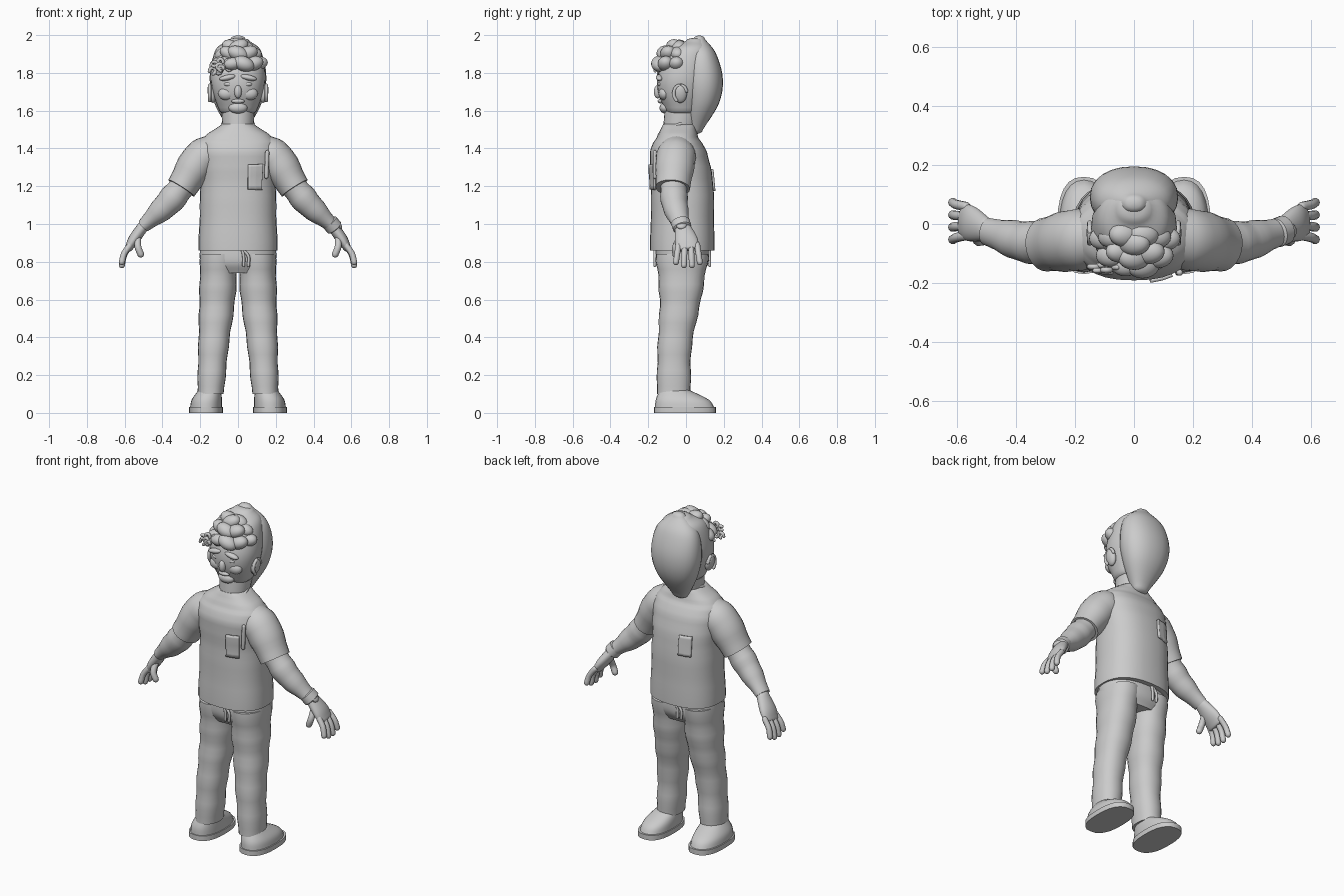
import bpy, bmesh, math, random
from mathutils import Vector, Matrix

cube = bpy.data.objects.get("Cube")
if cube:
    bpy.data.objects.remove(cube)
random.seed(4)

grey = (0.6, 0.6, 0.6, 1)
clay = bpy.data.materials.new("clay grey")
clay.use_nodes = True
clay.diffuse_color = grey
clay.node_tree.nodes["Principled BSDF"].inputs["Base Color"].default_value = grey


def finish(name, bm):
    bmesh.ops.recalc_face_normals(bm, faces=bm.faces)
    mesh = bpy.data.meshes.new(name)
    bm.to_mesh(mesh)
    bm.free()
    mesh.materials.append(clay)
    ob = bpy.data.objects.new(name, mesh)
    bpy.context.collection.objects.link(ob)
    bpy.context.view_layer.objects.active = ob
    ob.select_set(True)
    bpy.ops.object.shade_smooth_by_angle(angle=math.radians(50))
    ob.select_set(False)
    return ob


def spline(keys, steps):
    """Smooth curve through the key rings."""
    keys = [Vector(k) for k in keys]
    padded = [keys[0] * 2 - keys[1], *keys, keys[-1] * 2 - keys[-2]]
    rings = []
    for a, b, c, d in zip(padded, padded[1:], padded[2:], padded[3:]):
        for i in range(steps):
            t = i / steps
            rings.append(b + ((c - a) * t + (a * 2 - b * 5 + c * 4 - d) * t ** 2
                              + (b * 3 - a - c * 3 + d) * t ** 3) / 2)
    return rings + [keys[-1]]


def loft(name, keys, side=1, level=False, power=2.0, dome=0.0, folds=0.0, sides=24, steps=6):
    """Skin through rings (x, y, z, radius across, radius in y).
    level keeps rings horizontal, dome rounds the ends, side mirrors in x."""
    rings = spline(keys, steps)
    centres = [Vector(r[:3]) for r in rings]
    last = len(rings) - 1
    sections = []
    for i, (p, r) in enumerate(zip(centres, rings)):
        t = (centres[min(i + 1, last)] - centres[max(i - 1, 0)]).normalized()
        if level:
            t = Vector((0, 0, math.copysign(1, t.z)))
        wave = 1 + folds * math.sin(i * 1.7)
        sections.append((p, t, r[3] * wave, r[4] * wave))
    if dome:
        for index, way in ((0, -1), (-1, 1)):
            p, t, rx, ry = sections[index]
            for angle in (0.5, 1, 1.4):
                shrink = math.cos(angle)
                cap = (p + t * way * dome * min(rx, ry) * math.sin(angle), t, rx * shrink, ry * shrink)
                sections.insert(0 if way < 0 else len(sections), cap)
    bm = bmesh.new()
    loops = []
    for p, t, rx, ry in sections:
        v = (Vector((0, 1, 0)) - t * t.y).normalized()
        u = v.cross(t)
        loop = []
        for k in range(sides):
            c, s = math.cos(math.tau * k / sides), math.sin(math.tau * k / sides)
            q = (p + u * rx * math.copysign(abs(c) ** (2 / power), c)
                 + v * ry * math.copysign(abs(s) ** (2 / power), s))
            loop.append(bm.verts.new((q.x * side, q.y, q.z)))
        loops.append(loop)
    for a, b in zip(loops, loops[1:]):
        for k in range(sides):
            n = (k + 1) % sides
            bm.faces.new((a[k], a[n], b[n], b[k]))
    bm.faces.new(loops[0])
    bm.faces.new(loops[-1])
    return finish(name, bm)


def cord(name, points, radius, side=1):
    keys = [(*p, radius, radius) for p in points]
    loft(name, keys, side, dome=1, sides=10, steps=4)


def blob(name, centre, size, tilt=0.0):
    bm = bmesh.new()
    bmesh.ops.create_uvsphere(bm, u_segments=20, v_segments=12, radius=1)
    place = Matrix.Translation(centre) @ Matrix.Rotation(tilt, 4, "Y") @ Matrix.Diagonal((*size, 1))
    bmesh.ops.transform(bm, matrix=place, verts=bm.verts)
    finish(name, bm)


def pocket(name, centre, width, height, target):
    """Cloth plate wrapped onto the shirt."""
    bm = bmesh.new()
    bmesh.ops.create_grid(bm, x_segments=8, y_segments=8, size=0.5)
    place = (Matrix.Translation(centre) @ Matrix.Rotation(math.pi / 2, 4, "X")
             @ Matrix.Diagonal((width, height, 1, 1)))
    bmesh.ops.transform(bm, matrix=place, verts=bm.verts)
    plate = finish(name, bm)
    wrap = plate.modifiers.new("wrap", "SHRINKWRAP")
    wrap.target = target
    wrap.offset = 0.005
    cloth = plate.modifiers.new("cloth", "SOLIDIFY")
    cloth.thickness = 0.015
    cloth.offset = 0


# Shirt and trouser hips
shirt = loft("shirt", [(0, -.02, .86, .21, .17), (0, -.02, 1.2, .2, .165), (0, -.04, 1.38, .21, .15),
                       (0, -.045, 1.46, .18, .11), (0, -.035, 1.53, .08, .085)],
             level=True, power=2.4, folds=.008, sides=32)
loft("trouser_hips", [(0, -.02, .74, .16, .11), (0, -.02, .8, .2, .14), (0, -.02, .9, .2, .14)],
     level=True, power=2.3)

for side, tag in ((1, "left_"), (-1, "right_")):
    # Trouser legs and shoes, toes toward the back
    loft(tag + "trouser_leg", [(.1, -.02, .84, .1, .14), (.11, -.03, .6, .095, .11),
                               (.13, -.06, .35, .08, .09), (.145, -.065, .1, .07, .09)],
         side, level=True, power=2.2, folds=.03)
    sole = (.17, -.005)
    loft(tag + "shoe_sole", [(*sole, 0, .09, .165), (*sole, .03, .09, .165)], side, level=True, power=2.5)
    loft(tag + "shoe_upper", [(*sole, .02, .085, .16), (.165, -.02, .07, .08, .14), (.15, -.06, .12, .06, .08)],
         side, level=True, power=2.3)

    # Arms
    loft(tag + "sleeve", [(.1, -.045, 1.4, .085, .09), (.2, -.055, 1.34, .1, .105), (.3, -.07, 1.19, .08, .09)],
         side, folds=.015)
    loft(tag + "forearm", [(.27, -.065, 1.23, .065, .07), (.37, -.06, 1.11, .07, .07), (.5, -.025, .99, .035, .045)],
         side, folds=.03)
    loft(tag + "palm", [(.5, -.02, .99, .03, .04), (.55, 0, .92, .03, .06), (.58, .01, .87, .02, .06)],
         side, dome=.5)

    # Fingers fan out from the palm, thumb at the front
    for i, name in enumerate(("index", "middle", "ring", "little")):
        spread = i - 1.5
        knuckle = Vector((.57, .01 + spread * .033, .89))
        tip = Vector((.615, .01 + spread * .042, .78 + .008 * spread ** 2))
        bend = (knuckle + tip) / 2 + Vector((.01, 0, 0))
        cord(tag + name + "_finger", (knuckle, bend, tip), .016, side)
    cord(tag + "thumb", [(.53, -.03, .93), (.53, -.055, .88), (.515, -.055, .84)], .018, side)

    # Collar edge, ears and face
    cord(tag + "collar", [(0, .05, 1.52), (.08, -.03, 1.53), (.06, -.13, 1.46), (0, -.18, 1.36)], .009, side)
    blob(tag + "ear", (side * .14, -.03, 1.69), (.02, .035, .05), side * .2)
    ear_arc = [math.pi * (k / 5 - .3) for k in range(7)]
    cord(tag + "ear_rim", [(.15, -.03 - .035 * math.cos(a), 1.69 + .045 * math.sin(a)) for a in ear_arc], .009, side)
    blob(tag + "brow", (side * .055, -.14, 1.775), (.045, .02, .015), side * .2)
    blob(tag + "cheek", (side * .06, -.115, 1.69), (.045, .03, .035))
    blob(tag + "eye", (side * .05, -.135, 1.74), (.025, .015, .012))

    # Matching pocket and drawstrings on the opposite face of the clothes
    face = "front_" if side > 0 else "back_"
    pocket(face + "pocket", (side * .12, side * -.25, 1.25), .11, .13, shirt)
    waist = -.02 - side * .145
    for end in (.03, .055):
        cord(face + "drawstring", [(.02, waist, .87), (end, waist, .83), (end, waist, .78)], .008, side)

cord("pen", [(.15, -.165, 1.25), (.155, -.165, 1.38)], .011)
loft("watch_strap", [(.485, -.03, 1.01, .045, .05), (.51, -.02, .98, .045, .05)], dome=.2)
blob("watch_face", (.525, -.025, 1), (.035, .03, .016), .8)

# Neck, head and the smooth shell behind it
loft("neck", [(0, -.05, 1.4, .07, .08), (0, -.03, 1.52, .083, .09), (0, -.01, 1.64, .09, .1)], level=True)
loft("head", [(0, -.02, 1.6, .1, .09), (0, -.02, 1.7, .135, .13), (0, -.01, 1.8, .145, .135),
              (0, .02, 1.92, .12, .11), (0, .05, 1.97, .06, .05)],
     level=True, power=2.2, dome=.3)
loft("back_of_head", [(0, .05, 1.5, .05, .04), (0, .085, 1.64, .125, .09), (0, .09, 1.77, .15, .105),
                      (0, .08, 1.9, .125, .08), (0, .07, 1.98, .04, .03)],
     level=True, power=2.2, dome=.6)
blob("nose", (0, -.15, 1.7), (.02, .02, .035))
blob("chin", (0, -.11, 1.615), (.05, .03, .03))
blob("lips", (0, -.135, 1.65), (.035, .015, .012))

# Rows of big hair waves over the forehead and crown
crown = Vector((0, -.03, 1.79))
for row, count in enumerate((6, 5, 3)):
    rise = .4 + row * .45
    for k in range(count):
        turn = (k / (count - 1) - .5) * 2.8
        out = Vector((math.sin(turn) * math.cos(rise) * .115, -math.cos(turn) * math.cos(rise) * .125,
                      math.sin(rise) * .15))
        size = random.uniform(.04, .05)
        blob("hair_wave", crown + out, (size * 1.2, size * .9, size * .8), random.uniform(-.6, .6))

# Loose curls at the right temple
for i in range(9):
    centre = Vector((random.uniform(-.14, -.04), random.uniform(-.17, -.13), random.uniform(1.79, 1.86)))
    size = random.uniform(.012, .02)
    arc = [i + k * .9 for k in range(6)]
    cord("hair_curl", [centre + Vector((math.cos(a), 0, math.sin(a))) * size for a in arc], .009)
